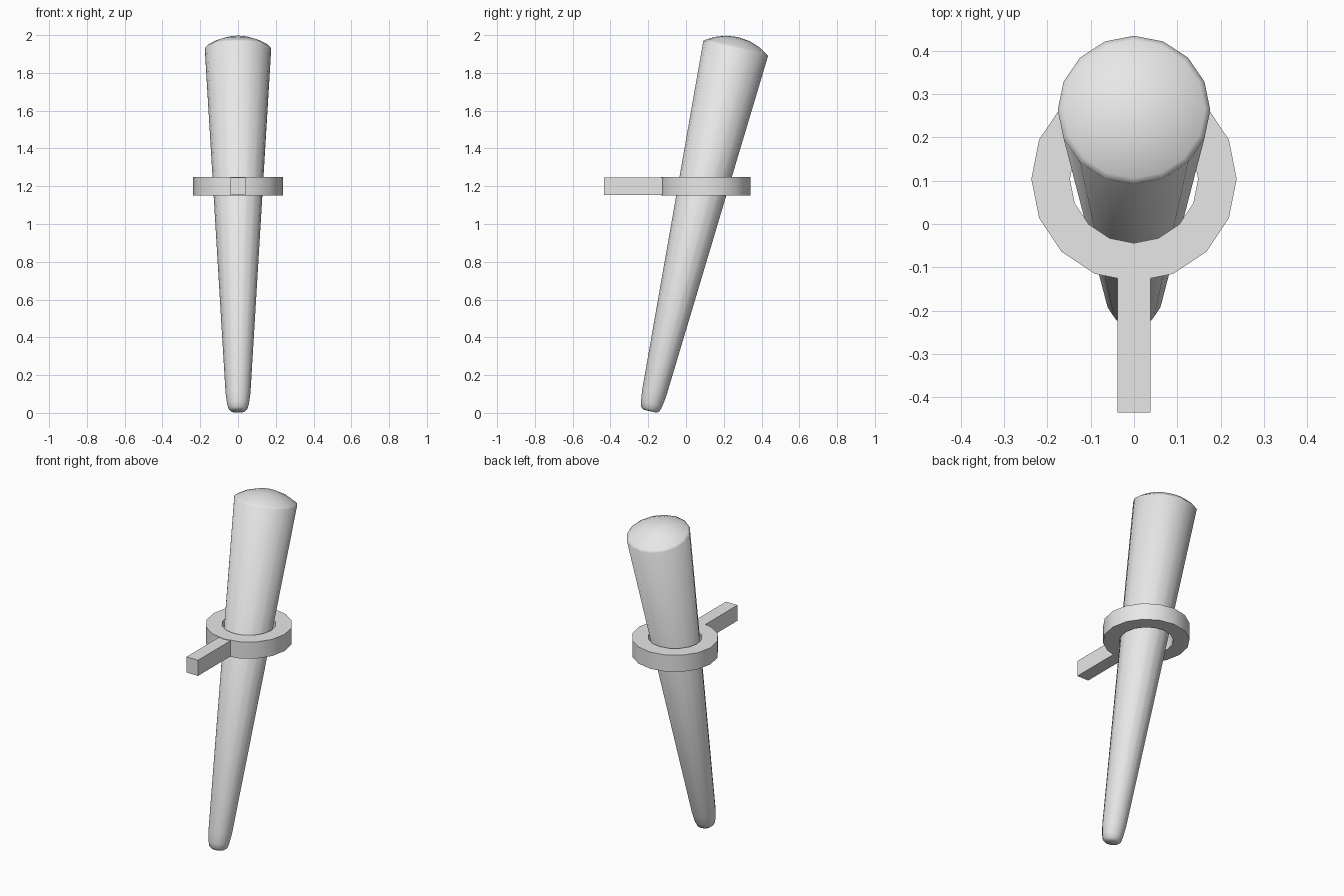
import bpy
import bmesh
import math

SIDES = 16

cube = bpy.data.objects.get("Cube")
if cube:
    bpy.data.objects.remove(cube, do_unlink=True)

# Single plain grey
grey = bpy.data.materials.new("plain_grey")
grey.use_nodes = True
grey.diffuse_color = (0.8, 0.8, 0.8, 1)
grey.node_tree.nodes["Principled BSDF"].inputs["Base Color"].default_value = (0.8, 0.8, 0.8, 1)


def lathe(name, profile, closed=False):
    """Turn a (radius, height) profile around z; open profiles are capped."""
    bm = bmesh.new()
    rings = []
    for r, z in profile:
        if r == 0:
            rings.append([bm.verts.new((0, 0, z))] * SIDES)
            continue
        rings.append([bm.verts.new((r * math.cos(a), r * math.sin(a), z))
                      for a in (math.tau * i / SIDES for i in range(SIDES))])
    pairs = list(zip(rings, rings[1:]))
    if closed:
        pairs.append((rings[-1], rings[0]))
    for low, high in pairs:
        for i in range(SIDES):
            j = (i + 1) % SIDES
            corners = [low[i], low[j], high[j], high[i]]
            bm.faces.new(list(dict.fromkeys(corners)))
    bmesh.ops.recalc_face_normals(bm, faces=bm.faces)
    mesh = bpy.data.meshes.new(name)
    bm.to_mesh(mesh)
    bm.free()
    obj = bpy.data.objects.new(name, mesh)
    bpy.context.collection.objects.link(obj)
    mesh.materials.append(grey)
    return obj


def smooth(obj, angle):
    bpy.ops.object.select_all(action="DESELECT")
    obj.select_set(True)
    bpy.context.view_layer.objects.active = obj
    bpy.ops.object.shade_smooth_by_angle(angle=math.radians(angle))


# Leaning tapered shaft with a rounded foot and a shallow domed top
rim_r, rim_z, dome_h = 0.176, 1.974, 0.061
ball = (rim_r ** 2 + dome_h ** 2) / (2 * dome_h)
shaft_profile = [(0, 0), (0.036, 0), (0.05, 0.012), (0.058, 0.04), (0.066, 0.1), (rim_r, rim_z)]
for f in (0.93, 0.7, 0.37, 0):
    r = rim_r * f
    shaft_profile.append((r, rim_z + dome_h - ball + math.sqrt(ball ** 2 - r ** 2)))
shaft = lathe("torch_shaft", shaft_profile)
shaft.rotation_euler.x = math.radians(-13.3)
shaft.location = (0, -0.191, 0.009)
smooth(shaft, 80)

# Level holder ring around the shaft
ring = lathe("holder_ring", [(0.148, -0.05), (0.237, -0.05), (0.237, 0.05), (0.148, 0.05)], closed=True)
ring.location = (0, 0.104, 1.2)
smooth(ring, 30)

# Square bracket arm reaching forward from the ring
back, front = -0.125, -0.435
bpy.ops.mesh.primitive_cube_add(size=1, location=(0, (back + front) / 2, 1.2))
arm = bpy.context.object
arm.name = "bracket_arm"
arm.scale = (0.077, back - front, 0.094)
arm.data.materials.append(grey)
